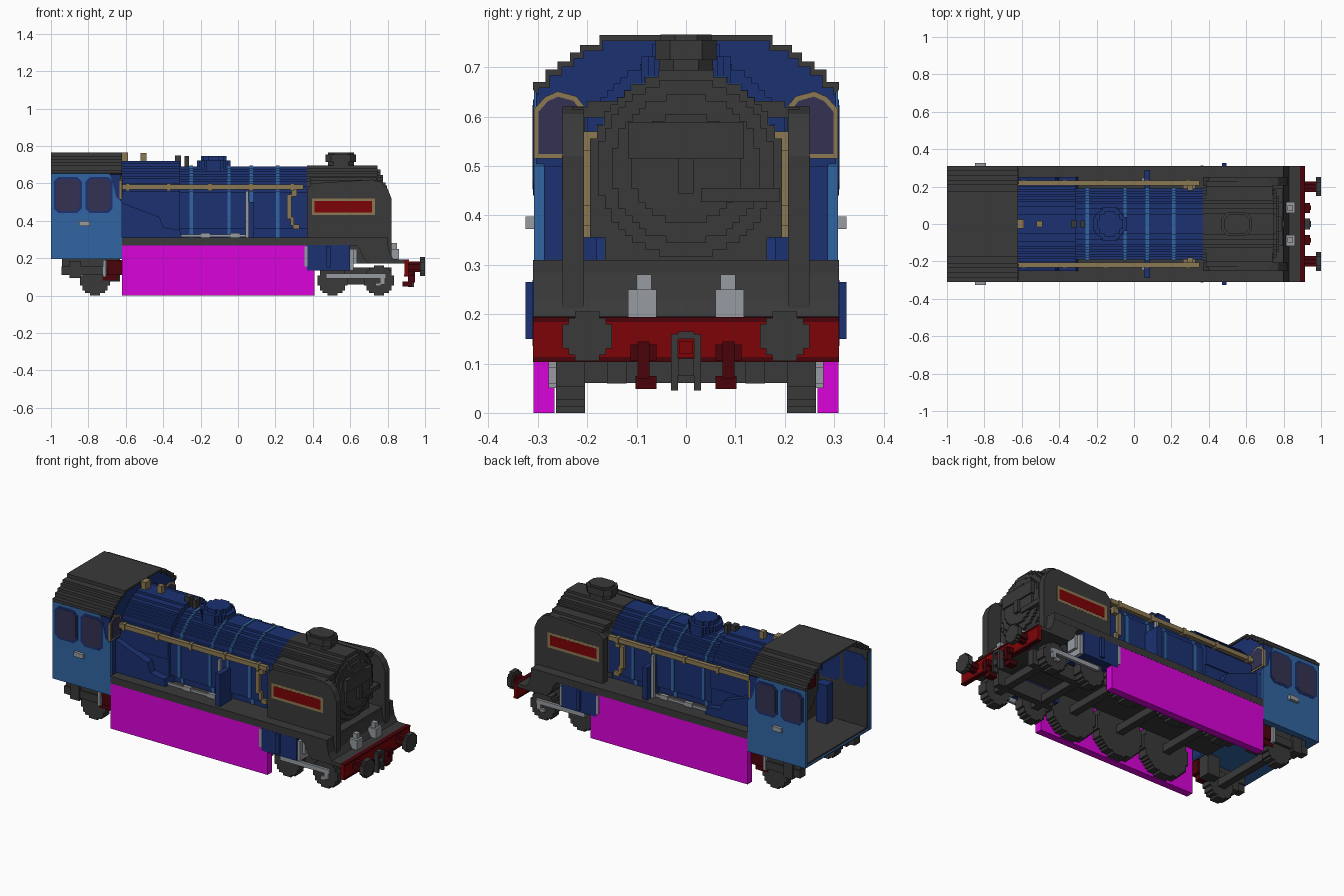
import bpy, bmesh, math

cube = bpy.data.objects.get("Cube")
if cube:
    bpy.data.objects.remove(cube, do_unlink=True)


def material(name, r, g, b):
    m = bpy.data.materials.new(name)
    m.use_nodes = True
    m.diffuse_color = (r, g, b, 1)
    m.node_tree.nodes["Principled BSDF"].inputs["Base Color"].default_value = (r, g, b, 1)
    return m


DARK = material("charcoal", .041, .041, .041)
BLUE = material("dark blue", .011, .031, .165)
SKY = material("light blue", .031, .13, .36)
PINK = material("magenta", .7, .001, .7)
RED = material("red", .205, .001, .002)
MAROON = material("dark red", .065, .001, .003)
BRASS = material("brass", .26, .19, .085)
GREY = material("light grey", .31, .33, .35)
GLASS = material("window glass", .033, .031, .083)
STEP = .0135


def prism(name, mat, axis, outlines, mirror=False):
    """Extrude (outline, start, end) entries along an axis into one object."""
    place = {"x": lambda p, t: (t, p[0], p[1]), "y": lambda p, t: (p[0], t, p[1]),
             "z": lambda p, t: (p[0], p[1], t)}[axis]
    bm = bmesh.new()
    for pts, a, b in outlines:
        lo = [bm.verts.new(place(p, a)) for p in pts]
        hi = [bm.verts.new(place(p, b)) for p in pts]
        faces = [bm.faces.new(lo), bm.faces.new(hi[::-1])]
        for i in range(len(pts)):
            j = (i + 1) % len(pts)
            faces.append(bm.faces.new((lo[j], lo[i], hi[i], hi[j])))
    bmesh.ops.recalc_face_normals(bm, faces=bm.faces)
    me = bpy.data.meshes.new(name)
    bm.to_mesh(me)
    bm.free()
    me.materials.append(mat)
    ob = bpy.data.objects.new(name, me)
    bpy.context.scene.collection.objects.link(ob)
    if mirror:
        mod = ob.modifiers.new("Mirror", "MIRROR")
        mod.use_axis = (False, True, False)
    return ob


def rect(a, b, c, d):
    return [(a, c), (b, c), (b, d), (a, d)]


def boxes(name, mat, items, mirror=False):
    """Each item is x0, x1, y0, y1, z0, z1."""
    return prism(name, mat, "z", [(rect(*i[:4]), i[4], i[5]) for i in items], mirror)


def disc(r, cx=0, cy=0, step=STEP):
    """Stair-stepped circle."""
    n = max(2, round(r / step))
    s = r / n
    right = []
    for i in range(-n, n):
        w = max(1, round(math.sqrt(r * r - ((i + .5) * s) ** 2) / s)) * s
        right += [(w, i * s), (w, (i + 1) * s)]
    pts = right + [(-u, v) for u, v in reversed(right)]
    return [(cx + u, cy + v) for u, v in pts]


def chamfer(a, b, c, d, k):
    return [(a + k, c), (b - k, c), (b, c + k), (b, d - k),
            (b - k, d), (a + k, d), (a, d - k), (a, c + k)]


def barrel(r, a, b):
    """Boiler section: round top, upright sides and a stepped foot."""
    return [(disc(r, 0, .5, r / 14), a, b), (rect(-r, r, .355, .52), a, b),
            (rect(.03 - r, r - .03, .31, .36), a, b)]


# Cab roof with stepped shoulders, and the cab front beneath it
levels = [(.175, .765), (.215, .745), (.235, .73), (.26, .712), (.285, .695), (.31, .67)]
half, edge = [], None
for w, z in levels:
    if edge:
        half.append((edge, z))
    half.append((w, z))
    edge = w
half.append((.31, .655))
outer = [(-y, z) for y, z in half[::-1]] + half
inner = [(y * .965, z - .012) for y, z in outer]
prism("cab_roof", DARK, "x", [(outer + inner[::-1], -1, -.62)])
prism("cab_front", BLUE, "x", [(inner + [(.285, .21), (-.285, .21)], -.66, -.628)])
prism("cab_front_lining", DARK, "x", [(inner + [(.285, .21), (-.285, .21)], -.675, -.66)])

# Cab sides and floor
prism("cab_side", SKY, "y", [([(-1, .195), (-.62, .195), (-.62, .5), (-.65, .525), (-.67, .6),
                              (-.69, .66), (-1, .66)], .288, .308)], True)
boxes("cab_corner", BLUE, [(-.7, -.625, .27, .304, .48, .66)], True)
boxes("cab_side_lining", DARK, [(-.992, -.67, .28, .289, .21, .66)], True)
boxes("cab_underside", SKY, [(-1, -.62, -.288, .288, .195, .202)])
boxes("cab_floor", DARK, [(-.99, -.66, -.288, .288, .202, .212)])
panes = [(-.985, -.835), (-.815, -.67)]
prism("side_window_frame", BLUE, "y", [(chamfer(a, b, .44, .635, .025), .277, .3095) for a, b in panes], True)
prism("side_window", GLASS, "y",
      [(chamfer(a + .012, b - .012, .452, .623, .02), .306, .311) for a, b in panes], True)
boxes("cab_handle", GREY, [(-.85, -.79, .306, .325, .372, .398)], True)
arch = [(.205, .515), (.308, .515), (.308, .615), (.285, .64), (.26, .651), (.222, .641), (.205, .62)]
prism("front_window_frame", BRASS, "x", [(arch, -.634, -.621)], True)
prism("front_window", GLASS, "x",
      [([(.256 + (y - .256) * .82, .58 + (z - .58) * .85) for y, z in arch], -.63, -.618)], True)

# Cab interior
prism("backhead", DARK, "x", [(disc(.18, 0, .46), -.74, -.67)])
boxes("cab_seat", BLUE, [(-.79, -.72, .19, .25, .212, .44)], True)
boxes("cab_levers", MAROON, [(-.77, -.74, -.12, -.06, .46, .6), (-.77, -.74, .05, .1, .48, .58)])
boxes("cab_gauges", BRASS, [(-.755, -.74, -.02, .02, .5, .6)])

# Boiler, firebox and bands
prism("boiler", BLUE, "x", barrel(.191, -.35, .38))
prism("firebox", BLUE, "x", [(disc(.213, 0, .507), -.64, -.31), (rect(-.205, .205, .31, .52), -.64, -.31)])
prism("firebox_skirt", BLUE, "y", [([(-.63, .31), (-.3, .31), (-.31, .35), (-.4, .365), (-.42, .42),
                                   (-.63, .5)], .1, .25)], True)
prism("boiler_bands", SKY, "x", [part for x in (-.25, -.048, .07, .212)
                                 for part in barrel(.196, x - .009, x + .009)])
prism("dome", BLUE, "z", [(disc(.09, -.13), .66, .722), (disc(.068, -.13), .722, .747)])
boxes("handrail", BRASS, [(-.62, .35, .207, .232, .568, .594)], True)
boxes("handrail_knobs", BRASS, [(x, x + .02, .206, .236, .56, .598) for x in (-.6, -.38, -.16, .06, .28)], True)
boxes("feed_pipe", BRASS, [(.285, .315, .18, .215, .53, .57), (.262, .286, .18, .212, .41, .54),
                           (.28, .3, .18, .21, .375, .42), (.295, .33, .18, .208, .355, .38)], True)
boxes("safety_valves", BRASS, [(-.62, -.588, -.025, .025, .69, .764), (-.52, -.49, -.015, .015, .69, .763)])
boxes("whistle", DARK, [(-.337, -.305, -.02, .02, .69, .75), (-.285, -.262, -.02, .02, .67, .745)])
boxes("side_pump", BLUE, [(.055, .085, .18, .288, .27, .5)], True)
boxes("side_pump_rod", GREY, [(.04, .056, .23, .247, .31, .56)], True)
boxes("side_rods", GREY, [(-.4, .05, .214, .226, .312, .326)]
      + [(x, x + .05, .21, .231, .31, .335) for x in (-.38, -.2, -.04)], True)

# Smokebox, door and chimney
prism("smokebox", DARK, "x", barrel(.194, .37, .745))
boxes("smokebox_shoulder", DARK, [(.385, .74, .12, .23, .598, .618), (.385, .74, .1, .2, .61, .632)], True)
prism("smokebox_door", DARK, "x", [(disc(.178, 0, .495), .74, .762), (disc(.15, 0, .495), .76, .776),
                                   (disc(.11, 0, .495), .775, .788)])
boxes("door_fittings", DARK, [(.77, .797, -.117, .117, .515, .588), (.77, .805, -.015, .015, .443, .515),
                              (.75, .797, .03, .19, .428, .455)])
prism("chimney", DARK, "z", [(chamfer(.48, .62, -.055, .055, .03), .67, .745),
                             (chamfer(.467, .632, -.062, .062, .03), .715, .755),
                             (chamfer(.48, .62, -.052, .052, .03), .75, .766)])
prism("smoke_deflector", DARK, "y", [([(.37, .3), (.37, .57), (.4, .6), (.72, .62), (.77, .605),
                                      (.8, .57), (.82, .52), (.82, .19), (.78, .19), (.78, .3)],
                                     .207, .25)], True)
prism("nameplate_border", BRASS, "y", [(rect(.395, .732, .43, .52), .245, .2508)], True)
prism("nameplate", RED, "y", [(rect(.41, .717, .445, .505), .246, .2516)], True)

# Running board and front platform
boxes("running_board", DARK, [(-.62, .8, -.31, .31, .268, .31)])
prism("front_platform", DARK, "y", [([(.62, .28), (.65, .25), (.67, .2), (.7, .172), (.9, .172), (.9, .192),
                                     (.83, .195), (.81, .23), (.795, .31), (.62, .31)], -.309, .309)])
boxes("main_frame", DARK, [(-.62, .72, -.14, .14, .17, .27)])
boxes("side_skirt", PINK, [(-.62, .41, .266, .309, 0, .268)], True)
boxes("lamps", GREY, [(.812, .862, .06, .117, .19, .25), (.822, .85, .07, .1, .25, .28)], True)

# Cylinders
boxes("cylinder", BLUE, [(.37, .6, .17, .3105, .135, .269), (.47, .495, .3, .325, .15, .265)], True)
boxes("cylinder_ends", GREY, [(.355, .371, .2, .312, .155, .262), (.599, .618, .2, .3, .135, .25),
                              (.615, .635, .22, .28, .17, .25)], True)

# Buffer beam, buffers, hoses and coupling
boxes("buffer_beam", RED, [(.89, .912, -.31, .31, .105, .192)])
boxes("beam_trim", MAROON, [(.888, .915, -.31, .31, .103, .113), (.888, .915, -.31, .31, .184, .194)])
prism("buffer_shaft", MAROON, "x", [(disc(.028, .2, .153), .91, .975)], True)
prism("buffer_head", DARK, "x", [(disc(.05, .2, .155), .972, 1)], True)
boxes("brake_hose", MAROON, [(.91, .945, .074, .098, .07, .145), (.88, .93, .06, .102, .048, .075),
                             (.91, .94, .06, .112, .105, .138)], True)
boxes("coupling", DARK, [(.91, .94, .016, .03, .045, .16)], True)
boxes("coupling_bars", DARK, [(.91, .94, -.016, .016, .15, .165), (.91, .945, -.016, .016, .075, .11)])
boxes("coupling_hook", RED, [(.91, .93, -.014, .014, .12, .145)])

# Wheels and axles
small, large = (-.765, .505, .755), (-.39, -.075, .24)
prism("small_wheels", DARK, "y", [(disc(.08, x, .08), .205, .263) for x in small], True)
prism("driving_wheels", DARK, "y", [(disc(.15, x, .15), .205, .26) for x in large], True)
boxes("axles", DARK, [(x - .022, x + .022, -.21, .21, z - .022, z + .022)
                      for group, z in ((small, .083), (large, .15)) for x in group])
boxes("bogie_frame", DARK, [(.45, .82, .12, .16, .06, .15)], True)
boxes("bogie_bar", GREY, [(.47, .79, .262, .278, .092, .118), (.76, .785, .262, .278, .06, .095),
                          (.735, .765, .262, .278, .05, .068)], True)

# Trailing truck under the cab
boxes("trailing_frame", DARK, [(-.94, -.7, .22, .27, .15, .197), (-.945, -.72, .23, .28, .11, .155),
                               (-.9, -.84, .22, .288, .095, .185)], True)
boxes("trailing_pivot", DARK, [(-.71, -.63, .15, .221, .075, .197)], True)
boxes("trailing_bracket", MAROON, [(-.7, -.62, .22, .275, .11, .19), (-.725, -.64, .22, .265, .08, .115)], True)
boxes("trailing_pipe", GREY, [(-.722, -.705, .262, .286, .1, .19)], True)
